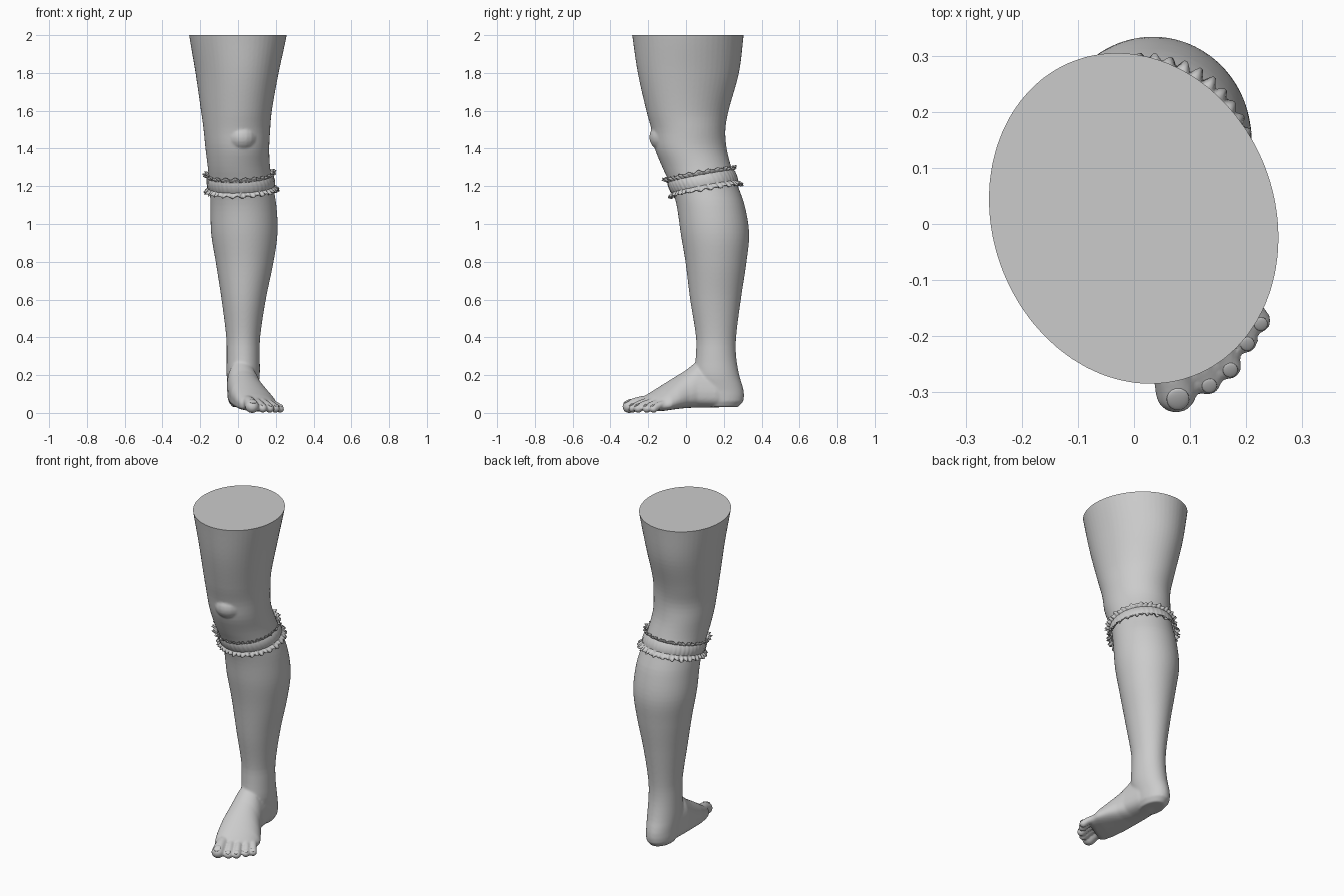
import bpy, bmesh, math, random
from mathutils import Vector, Matrix

if "Cube" in bpy.data.objects:
    bpy.data.objects.remove(bpy.data.objects["Cube"])

random.seed(4)
TAU = 2 * math.pi

# leg cross sections: z, x min, x max, y min, y max, skew of the front ridge
LEG = [
    (0.035, -0.03, 0.085, 0.10, 0.275, 0), (0.06, -0.05, 0.10, 0.08, 0.302, 0),
    (0.12, -0.055, 0.105, 0.06, 0.305, 0), (0.20, -0.06, 0.115, 0.045, 0.282, 0),
    (0.30, -0.06, 0.115, 0.052, 0.265, 0), (0.40, -0.062, 0.117, 0.053, 0.265, 0),
    (0.60, -0.087, 0.147, 0.022, 0.29, 0), (0.80, -0.118, 0.188, -0.003, 0.32, 0),
    (0.95, -0.142, 0.209, -0.028, 0.334, 0), (1.10, -0.146, 0.203, -0.05, 0.31, 0),
    (1.20, -0.15, 0.185, -0.08, 0.275, 0), (1.30, -0.16, 0.17, -0.125, 0.24, 0),
    (1.40, -0.172, 0.165, -0.165, 0.215, 0.01), (1.50, -0.182, 0.17, -0.183, 0.208, 0.01),
    (1.60, -0.195, 0.178, -0.21, 0.225, 0.02), (1.80, -0.223, 0.213, -0.255, 0.28, 0.03),
    (2.00, -0.257, 0.256, -0.285, 0.305, 0.03), (2.10, -0.27, 0.27, -0.30, 0.315, 0.03)]

# foot cross sections: y, x min, x max, bottom, top, shear toward the outer side
FOOT = [(0.25, -0.02, 0.08, 0.04, 0.15, 0), (0.16, -0.05, 0.11, 0.032, 0.27, 0),
        (0.06, -0.057, 0.125, 0.032, 0.275, 0), (0.00, -0.05, 0.145, 0.03, 0.225, 0.15),
        (-0.07, -0.035, 0.178, 0.022, 0.178, 0.35), (-0.13, -0.012, 0.205, 0.014, 0.135, 0.5),
        (-0.18, 0.012, 0.21, 0.012, 0.10, 0.6), (-0.205, 0.03, 0.195, 0.02, 0.08, 0.6)]

# toes: base, tip, radius
TOES = [((0.045, -0.19, 0.06), (0.075, -0.300, 0.037), 0.037),
        ((0.085, -0.18, 0.062), (0.131, -0.281, 0.028), 0.0245),
        ((0.118, -0.155, 0.058), (0.168, -0.253, 0.027), 0.0245),
        ((0.148, -0.125, 0.054), (0.198, -0.207, 0.026), 0.0235),
        ((0.172, -0.095, 0.048), (0.222, -0.172, 0.025), 0.0225)]


def sample(z):
    """Smoothly interpolated leg section at height z."""
    i = max(j for j in range(len(LEG) - 1) if LEG[j][0] <= z or j == 0)
    a, b = LEG[i], LEG[i + 1]
    p, n = LEG[max(i - 1, 0)], LEG[min(i + 2, len(LEG) - 1)]
    h = b[0] - a[0]
    u = (z - a[0]) / h
    out = []
    for k in range(1, 6):
        ma = (b[k] - p[k]) / (b[0] - p[0]) * h
        mb = (n[k] - a[k]) / (n[0] - a[0]) * h
        out.append((2*u**3 - 3*u*u + 1)*a[k] + (u**3 - 2*u*u + u)*ma
                   + (3*u*u - 2*u**3)*b[k] + (u**3 - u*u)*mb)
    return out


def leg_point(t, z, grow=0.0):
    x0, x1, y0, y1, k = sample(z)
    c, s = math.cos(t), math.sin(t)
    return Vector(((x0 + x1)/2 + ((x1 - x0)/2 + grow)*c - k*s,
                   (y0 + y1)/2 + ((y1 - y0)/2 + grow)*s, z))


def foot_ring(sec, n=40):
    y, x0, x1, zb, zt, sh = sec
    mid = zb + 0.33*(zt - zb)
    ring = []
    for i in range(n):
        c, s = math.cos(TAU*i/n), math.sin(TAU*i/n)
        w = (x1 - x0)/2
        dx = w*c - (0.2*w*s if s > 0 else 0)
        z = mid + (zt - mid)*s if s > 0 else mid - (mid - zb)*abs(s)**0.6
        ring.append(Vector(((x0 + x1)/2 + dx, y + sh*dx, z)))
    return ring


def loft(bm, rings, cap=True):
    vs = [[bm.verts.new(p) for p in r] for r in rings]
    n = len(vs[0])
    for a, b in zip(vs, vs[1:]):
        for i in range(n):
            bm.faces.new((a[i], a[(i+1) % n], b[(i+1) % n], b[i]))
    if cap:
        bm.faces.new(vs[0][::-1])
        bm.faces.new(vs[-1])


def ball(bm, pos, size, rot=Matrix()):
    m = Matrix.Translation(pos) @ rot @ Matrix.Diagonal((*size, 1))
    bmesh.ops.create_uvsphere(bm, u_segments=20, v_segments=12, radius=1, matrix=m)


def make(name, bm):
    bmesh.ops.recalc_face_normals(bm, faces=bm.faces)
    me = bpy.data.meshes.new(name)
    bm.to_mesh(me)
    bm.free()
    ob = bpy.data.objects.new(name, me)
    bpy.context.collection.objects.link(ob)
    bpy.ops.object.select_all(action='DESELECT')
    ob.select_set(True)
    bpy.context.view_layer.objects.active = ob
    return ob


# leg, foot, kneecap and toes fused into one skin
bm = bmesh.new()
zs = [0.035 + i*(2.1 - 0.0351)/70 for i in range(71)]
loft(bm, [[leg_point(TAU*i/56, z) for i in range(56)] for z in zs])
loft(bm, [foot_ring(s) for s in FOOT])
ball(bm, (0.02, -0.09, 1.46), (0.09, 0.105, 0.085))
for base, tip, r in TOES:
    a, b = Vector(base), Vector(tip)
    for i in range(13):
        u = i/12
        p = a.lerp(b, u) + Vector((0, 0, 0.010*math.sin(math.pi*u)))
        q = r*(1 - 0.12*math.sin(math.pi*u))
        ball(bm, p, (q, q, q*(1 - 0.08*u)))
leg = make("leg", bm)
mod = leg.modifiers.new("fuse", 'REMESH')
mod.mode, mod.voxel_size = 'VOXEL', 0.0065
bpy.ops.object.modifier_apply(modifier=mod.name)
mod = leg.modifiers.new("soften", 'SMOOTH')
mod.factor, mod.iterations = 0.5, 6
bpy.ops.object.modifier_apply(modifier=mod.name)

# flat cut across the thigh, sole kept on the ground
bm = bmesh.new()
bm.from_mesh(leg.data)
low = min(v.co.z for v in bm.verts)
for v in bm.verts:
    if v.co.z < 0.3:
        v.co.z -= low*(1 - v.co.z/0.3)
bmesh.ops.bisect_plane(bm, geom=bm.verts[:] + bm.edges[:] + bm.faces[:], dist=1e-5,
                       plane_co=(0, 0, 2), plane_no=(0, 0, 1), clear_outer=True)
bmesh.ops.holes_fill(bm, edges=[e for e in bm.edges if e.is_boundary], sides=0)
bm.to_mesh(leg.data)
bm.free()
bpy.ops.object.shade_smooth_by_angle(angle=math.radians(50))

# toenails
bm = bmesh.new()
for base, tip, r in TOES:
    d = Vector(tip) - Vector(base)
    rot = Matrix.Rotation(math.atan2(d.x, -d.y), 4, 'Z') @ Matrix.Rotation(0.5, 4, 'X')
    p = Vector(tip) + d.normalized()*r*0.35 + Vector((0, 0, r*0.72))
    ball(bm, p, (r*0.55, r*0.6, r*0.14), rot)
make("toenails", bm)
bpy.ops.object.shade_smooth_by_angle(angle=math.radians(60))

# ruffled garter: rows of height offset, distance from skin, ruffle strength
ROWS = [(0.050, 0.024, 1.0), (0.040, 0.016, 0.6), (0.030, 0.007, 0.1), (0.020, 0.011, 0.1),
        (0.000, 0.013, 0.1), (-0.022, 0.011, 0.1), (-0.030, 0.008, 0.1),
        (-0.042, 0.018, 0.6), (-0.054, 0.026, 1.0)]
N = 264
noise = [random.uniform(0.5, 1.2) for _ in range(44)]
rings = []
for dz, out, ruffle in ROWS:
    ring = []
    for i in range(N):
        t = TAU*i/N
        wave = math.sin(44*t + (1.5 if dz > 0 else 0))*noise[i*44//N]*ruffle
        z = 1.22
        for _ in range(4):
            p = leg_point(t, z)
            z = 1.225 + 0.2*(p.y - 0.09) + 0.05*(p.x - 0.02) + dz
        p = leg_point(t, z, out + 0.008*wave)
        p.z += 0.006*math.cos(44*t*0.5)*ruffle*noise[(i*44//N + 7) % 44]
        ring.append(p)
    rings.append(ring)
bm = bmesh.new()
loft(bm, rings, cap=False)
garter = make("ruffled_garter", bm)
mod = garter.modifiers.new("cloth", 'SOLIDIFY')
mod.thickness, mod.offset = 0.004, 0
bpy.ops.object.shade_smooth_by_angle(angle=math.radians(50))
